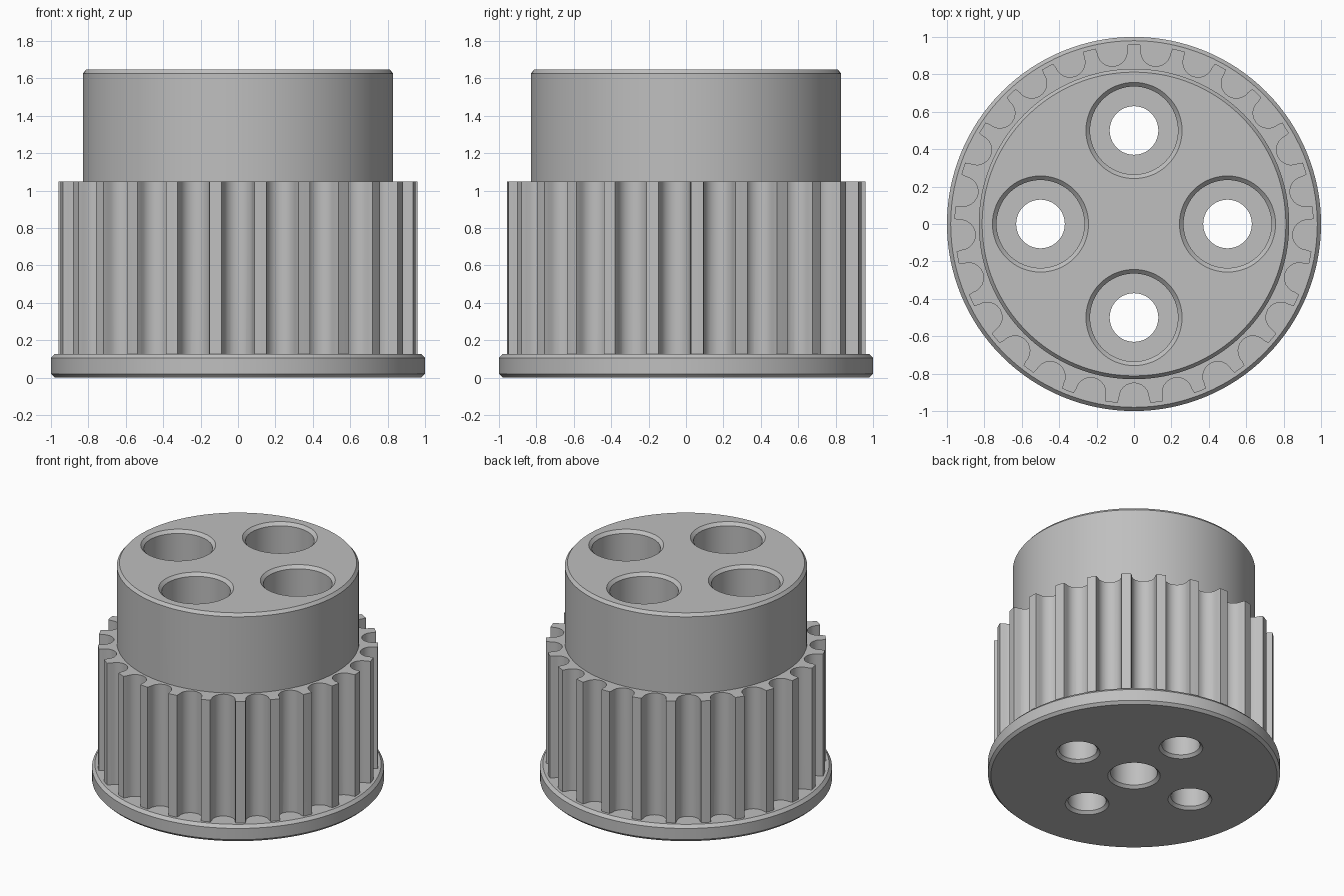
import bpy, bmesh, math

if "Cube" in bpy.data.objects:
    bpy.data.objects.remove(bpy.data.objects["Cube"])

grey = bpy.data.materials.new("machined grey")
grey.diffuse_color = (0.52, 0.52, 0.52, 1)
grey.use_nodes = True
grey.node_tree.nodes["Principled BSDF"].inputs["Base Color"].default_value = grey.diffuse_color

TEETH = 25
HOLE_RING = 0.5
TIP_R, GROOVE_C, GROOVE_R = 0.96, 0.93, 0.08
TIP_HALF = 0.033


def finish(name, bm):
    bmesh.ops.recalc_face_normals(bm, faces=bm.faces)
    mesh = bpy.data.meshes.new(name)
    bm.to_mesh(mesh)
    bm.free()
    mesh.materials.append(grey)
    obj = bpy.data.objects.new(name, mesh)
    bpy.context.collection.objects.link(obj)
    return obj


def lathe(name, profile, segs=64, x=0.0, y=0.0):
    """Solid of revolution from (radius, z) points, capped at both ends."""
    bm = bmesh.new()
    rings = []
    for r, z in profile:
        rings.append([bm.verts.new((x + r * math.cos(2 * math.pi * i / segs),
                                    y + r * math.sin(2 * math.pi * i / segs), z))
                      for i in range(segs)])
    for a, b in zip(rings, rings[1:]):
        for i in range(segs):
            j = (i + 1) % segs
            bm.faces.new((a[i], a[j], b[j], b[i]))
    bm.faces.new(rings[0][::-1])
    bm.faces.new(rings[-1])
    return finish(name, bm)


def toothed_prism(name, z0, z1):
    """Belt teeth: flat tips separated by round-bottomed grooves."""
    bm = bmesh.new()
    verts = []
    pitch = 2 * math.pi / TEETH
    for t in range(TEETH):
        tip = math.pi / 2 + t * pitch
        half = TIP_HALF / TIP_R
        pts = [(TIP_R, tip + half * k) for k in (-1, 0, 1)]
        mid = tip + pitch / 2
        for k in range(13):                      # half circle groove
            a = math.pi * k / 12
            px = GROOVE_C - GROOVE_R * math.sin(a)
            py = -GROOVE_R * math.cos(a)
            pts.append((math.hypot(px, py), mid + math.atan2(py, px)))
        verts += [bm.verts.new((r * math.cos(a), r * math.sin(a), z0)) for r, a in pts]
    face = bm.faces.new(verts)
    top = bmesh.ops.extrude_face_region(bm, geom=[face])["geom"]
    bmesh.ops.translate(bm, vec=(0, 0, z1 - z0),
                        verts=[v for v in top if isinstance(v, bmesh.types.BMVert)])
    return finish(name, bm)


def boolean(target, other, operation):
    mod = target.modifiers.new(operation.lower(), 'BOOLEAN')
    mod.operation = operation
    mod.solver = 'EXACT'
    mod.object = other
    bpy.context.view_layer.objects.active = target
    bpy.ops.object.modifier_apply(modifier=mod.name)
    bpy.data.objects.remove(other)


# Chamfered flange and hub in one turned body
pulley = lathe("toothed_pulley", [(0.98, 0), (1, 0.02), (1, 0.105), (0.98, 0.127),
                                  (0.83, 0.127), (0.83, 1.625), (0.812, 1.647)], 128)

# Belt teeth
boolean(pulley, toothed_prism("belt_teeth", 0.06, 1.047), 'UNION')

# Four counterbored bolt holes, chamfered at both ends
for k in range(4):
    a = k * math.pi / 2
    cutter = lathe("bolt_hole_cutter",
                   [(0.17, -0.02), (0.13, 0.02), (0.13, 0.5), (0.235, 0.5),
                    (0.235, 1.625), (0.277, 1.667)], 64,
                   HOLE_RING * math.cos(a), HOLE_RING * math.sin(a))
    boolean(pulley, cutter, 'DIFFERENCE')

# Blind centre bore from below
boolean(pulley, lathe("centre_bore_cutter",
                      [(0.2, -0.02), (0.16, 0.02), (0.16, 0.8)], 64), 'DIFFERENCE')

# Smooth curved walls, sharp machined edges
bpy.ops.object.select_all(action='DESELECT')
pulley.select_set(True)
bpy.context.view_layer.objects.active = pulley
bpy.ops.object.shade_smooth_by_angle(angle=math.radians(30))
